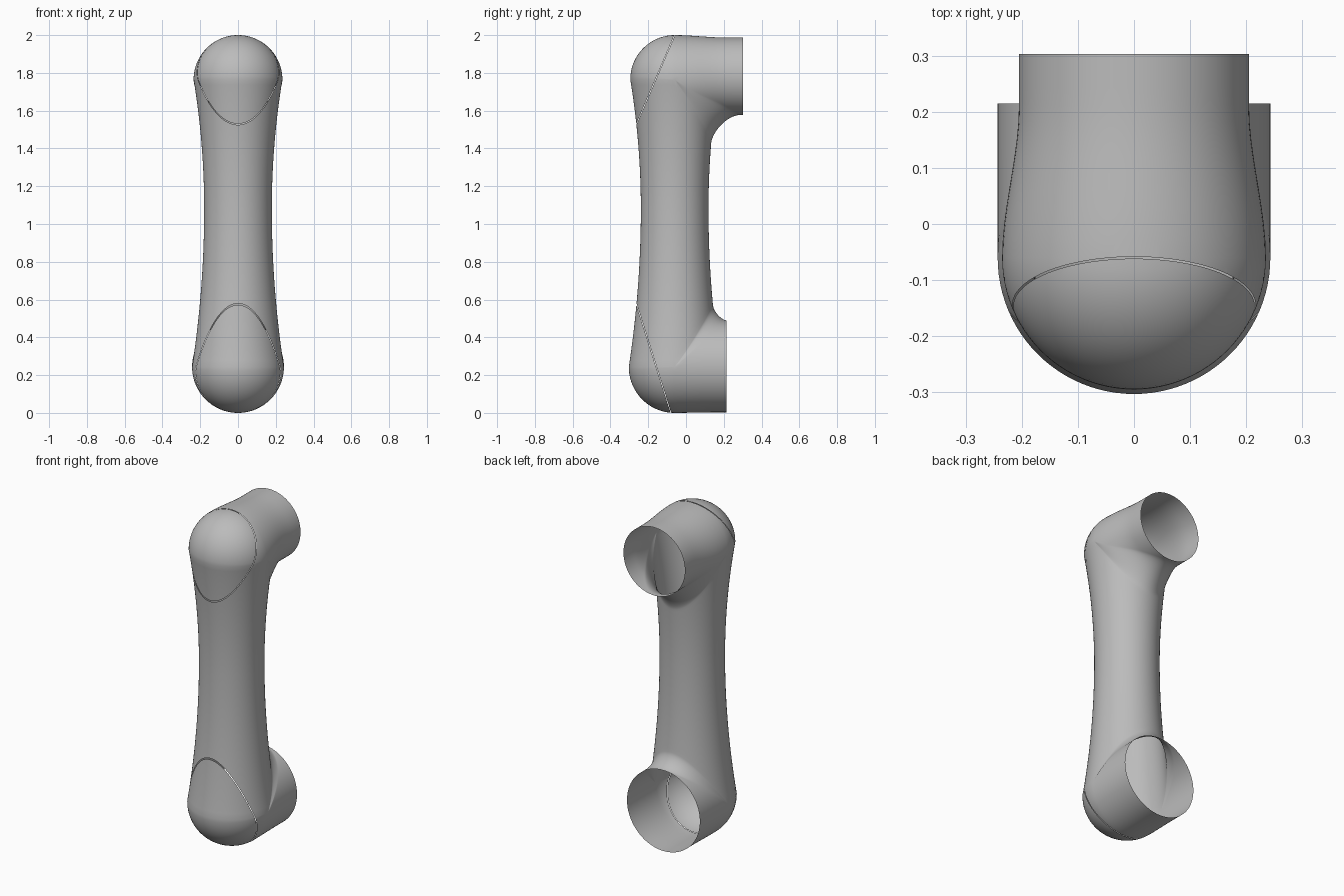
import bpy, bmesh
from math import sin, cos, pi, radians
from mathutils import Vector

cube = bpy.data.objects.get("Cube")
if cube:
    bpy.data.objects.remove(cube)

AXIS = -0.06        # y of the arm's centre line
MID, WAIST = 1.08, 0.179   # height and radius of the narrowest section
SIDES = 96

grey = bpy.data.materials.new("mid_grey")
grey.use_nodes = True
grey.diffuse_color = (0.5, 0.5, 0.5, 1)
grey.node_tree.nodes["Principled BSDF"].inputs["Base Color"].default_value = (0.5, 0.5, 0.5, 1)


def smooth(t):
    t = min(1, max(0, t))
    return t * t * (3 - 2 * t)


def half_path(theta, s, zc, R, end, fillet, mouth, lift):
    """One strand of the shell, from the socket rim round the elbow to the waist."""
    c = cos(theta)
    o = c * R                                   # offset towards the inside of the bend
    ru, rv = (fillet[0] * c, fillet[1] * c) if c > 0 else (-o, -o)
    cu, cv = o + ru, o + rv
    reach, length = end - AXIS, s * (MID - zc)
    strand = []                                 # (along socket, along arm, elbow blend)
    for i in range(12):
        strand.append((reach + (cu - reach) * i / 12, o, 0))
    for i in range(19):
        a = i / 18 * pi / 2
        strand.append((cu - ru * sin(a), cv - rv * cos(a), smooth(i / 18)))
    for i in range(1, 25):
        strand.append((o, cv + (length - cv) * i / 24, 1))
    points = []
    for u, v, w in strand:
        t = 1 - max(0, v) / length              # arm tapers to the waist
        arm = 1 + w * ((WAIST + (R - WAIST) * t * t) / R - 1)
        p = smooth(u / (reach * 0.75)) * (1 - w)   # socket tapers to its mouth
        socket = 1 + p * (mouth / R - 1)
        points.append(Vector((R * sin(theta) * arm * socket,
                              AXIS + u * arm,
                              zc + s * v * socket + lift * p)))
    return points


# Continuous shell: lower socket, arm, upper socket
shell = bmesh.new()
strands = []
for k in range(SIDES):
    th = 2 * pi * k / SIDES
    low = half_path(th, 1, 0.243, 0.243, 0.215, (0.033, 0.085), 0.243, 0.003)
    top = half_path(th, -1, 1.765, 0.235, 0.303, (0.11, 0.10), 0.205, 0.017)
    strands.append([shell.verts.new(p) for p in low + top[-2::-1]])
for k in range(SIDES):
    a, b = strands[k], strands[(k + 1) % SIDES]
    for i in range(len(a) - 1):
        shell.faces.new((a[i], b[i], b[i + 1], a[i + 1]))
bmesh.ops.remove_doubles(shell, verts=shell.verts, dist=0.0002)
bmesh.ops.recalc_face_normals(shell, faces=shell.faces)

# Slanted seams between the arm and its caps: point on the seam, direction of the cap
upper_seam = (Vector((0, -0.06, 2.0)), Vector((0, -0.47, 0.202)).normalized())
lower_seam = (Vector((0, -0.08, 0.0)), Vector((0, -0.575, -0.182)).normalized())
GAP = 0.0015


def make_part(name, cuts):
    bm = shell.copy()
    for (co, no), keep_cap in cuts:
        offset = GAP if keep_cap else -GAP
        bmesh.ops.bisect_plane(bm, geom=bm.verts[:] + bm.edges[:] + bm.faces[:],
                               plane_co=co + no * offset, plane_no=no, dist=0.00001,
                               clear_outer=not keep_cap, clear_inner=keep_cap)
    mesh = bpy.data.meshes.new(name)
    bm.to_mesh(mesh)
    bm.free()
    mesh.materials.append(grey)
    obj = bpy.data.objects.new(name, mesh)
    bpy.context.collection.objects.link(obj)
    bpy.ops.object.select_all(action="DESELECT")
    obj.select_set(True)
    bpy.context.view_layer.objects.active = obj
    bpy.ops.object.shade_smooth_by_angle(angle=radians(40))


make_part("arm_link_body", [(upper_seam, False), (lower_seam, False)])
make_part("upper_cap", [(upper_seam, True)])
make_part("lower_cap", [(lower_seam, True)])
shell.free()
